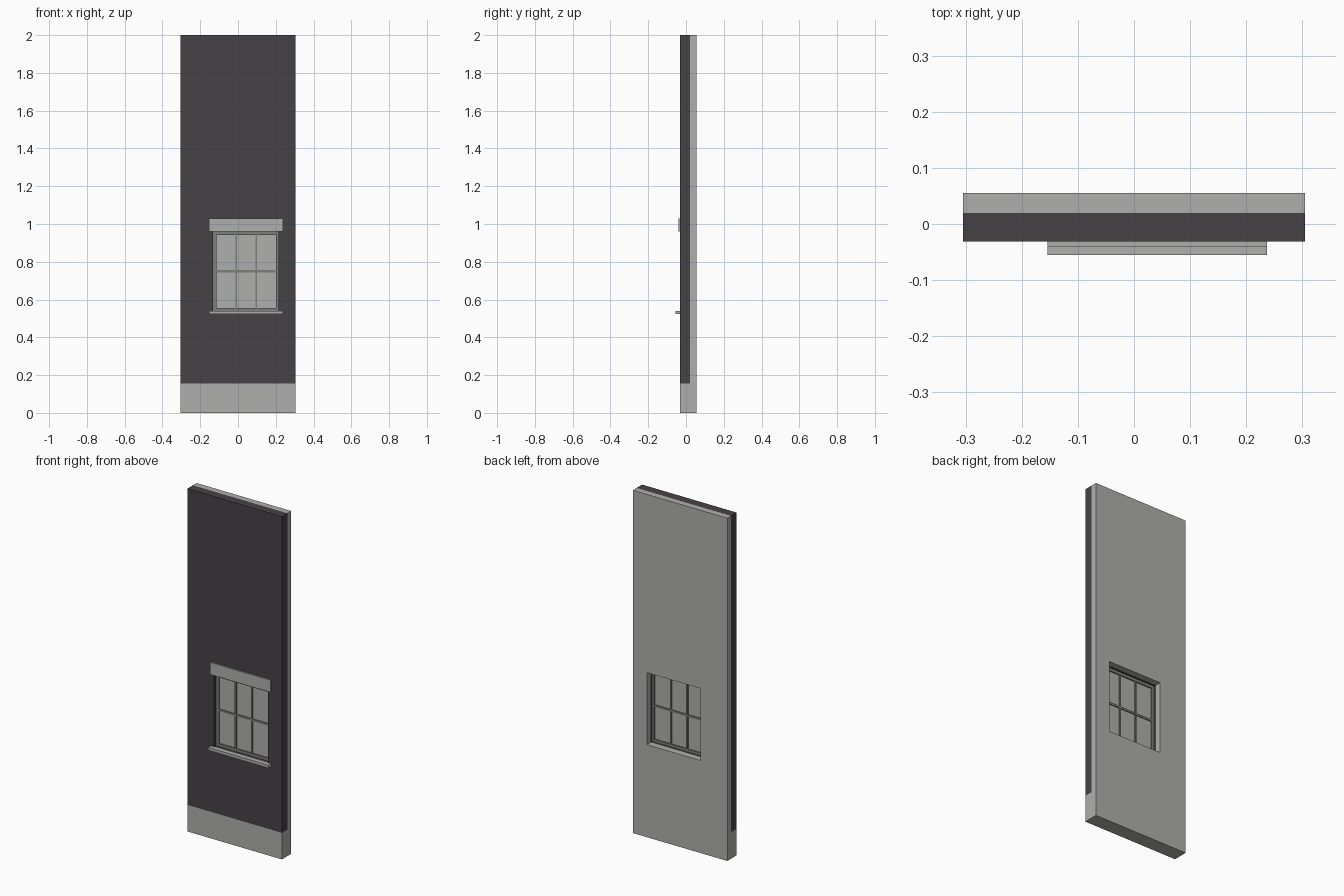
import bpy, bmesh

if "Cube" in bpy.data.objects:
    bpy.data.objects.remove(bpy.data.objects["Cube"])


def material(name, rgb):
    m = bpy.data.materials.new(name)
    m.diffuse_color = (*rgb, 1)
    m.use_nodes = True
    m.node_tree.nodes["Principled BSDF"].inputs["Base Color"].default_value = m.diffuse_color
    return m


PALE = material("pale grey", (0.43, 0.43, 0.42))
DARK = material("dark plum grey", (0.064, 0.053, 0.062))
MID = material("frame grey", (0.21, 0.21, 0.205))


def finish(name, bm, mat):
    bmesh.ops.recalc_face_normals(bm, faces=bm.faces)
    me = bpy.data.meshes.new(name)
    bm.to_mesh(me)
    bm.free()
    me.materials.append(mat)
    ob = bpy.data.objects.new(name, me)
    bpy.context.collection.objects.link(ob)
    return ob


def box(name, x, y, z, mat):
    bm = bmesh.new()
    bmesh.ops.create_cube(bm, size=1)
    for v in bm.verts:
        v.co = [r[0] if c < 0 else r[1] for c, r in zip(v.co, (x, y, z))]
    return finish(name, bm, mat)


def ring(name, x, y, z, hole_x, hole_z, mat):
    """Slab in the xz plane with a rectangular hole."""
    bm = bmesh.new()

    def loop(rx, rz, yy):
        return [bm.verts.new((rx[i], yy, rz[j])) for i, j in ((0, 0), (1, 0), (1, 1), (0, 1))]

    loops = [loop(x, z, y[0]), loop(hole_x, hole_z, y[0]),
             loop(hole_x, hole_z, y[1]), loop(x, z, y[1])]
    for k in range(4):
        a, b = loops[k], loops[(k + 1) % 4]
        for i in range(4):
            j = (i + 1) % 4
            bm.faces.new((a[i], a[j], b[j], b[i]))
    return finish(name, bm, mat)


WX = (-0.305, 0.305)            # wall width
OX, OZ = (-0.132, 0.214), (0.54, 0.96)   # window opening

# Wall layers
ring("inner_wall", WX, (0.02, 0.055), (0, 2), OX, OZ, PALE)
ring("outer_cladding", WX, (-0.031, 0.02), (0.155, 2), OX, OZ, DARK)
box("base_plinth", WX, (-0.031, 0.02), (0, 0.155), PALE)

# Lintel and sill
box("lintel", (-0.154, 0.237), (-0.04, -0.031), (0.96, 1.03), PALE)
box("sill", (-0.154, 0.237), (-0.055, -0.031), (0.523, 0.54), PALE)

# Window frame, glass and glazing bars
GX, GZ = (-0.115, 0.202), (0.556, 0.943)
FY = (-0.013, 0.006)
ring("window_frame", OX, FY, OZ, GX, GZ, MID)
box("window_glass", GX, (-0.005, -0.001), GZ, PALE)
for i in (1, 2):
    c = GX[0] + (GX[1] - GX[0]) * i / 3
    box(f"vertical_bar_{i}", (c - 0.005, c + 0.005), (-0.011, 0.005), GZ, MID)
box("horizontal_bar", GX, (-0.0105, 0.0045), (0.744, 0.756), MID)
